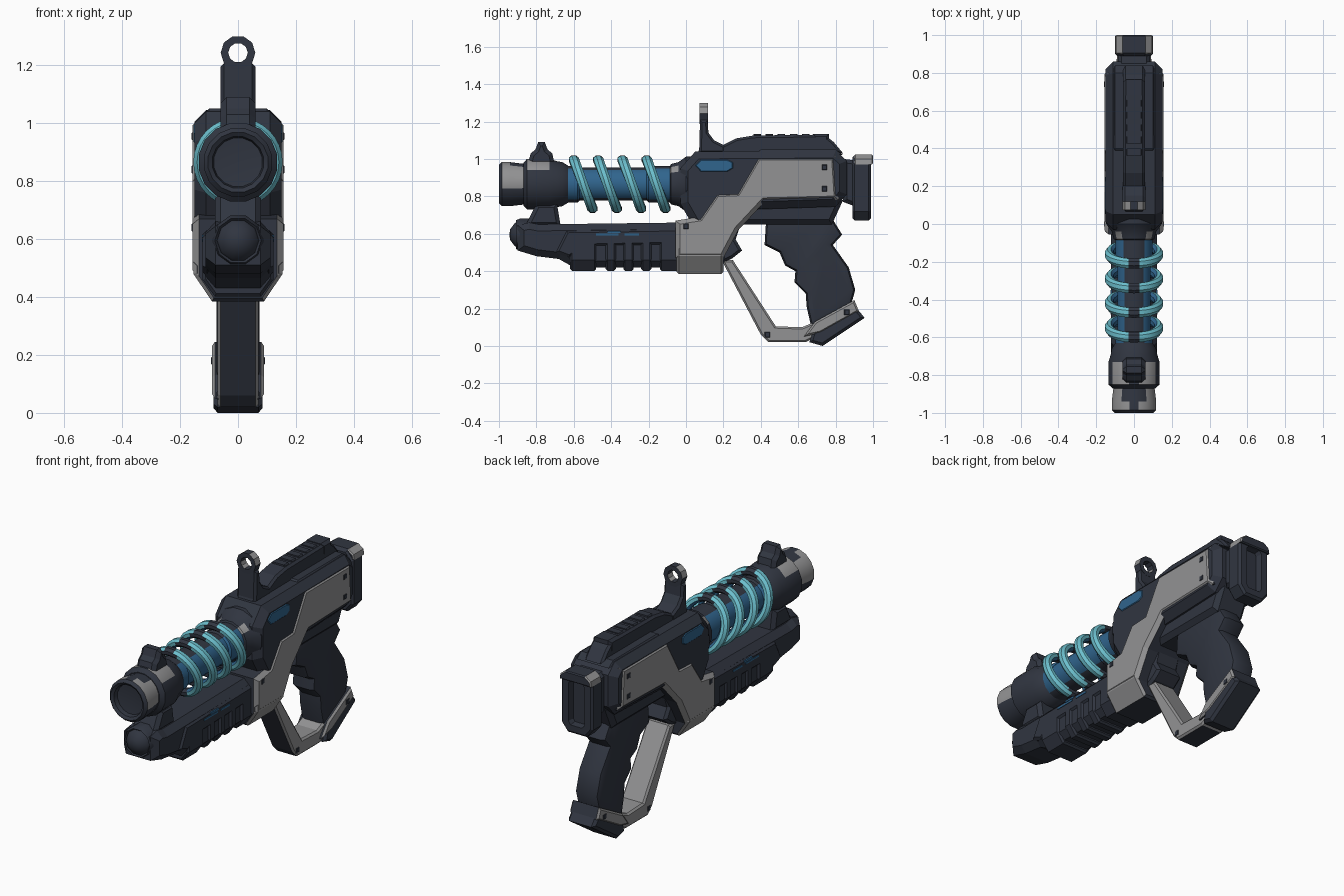
import bpy, bmesh, math


def material(name, rgb):
    m = bpy.data.materials.new(name)
    m.diffuse_color = (*rgb, 1)
    return m


DARK = material("dark slate", (0.030, 0.036, 0.052))
GREY = material("light grey", (0.29, 0.29, 0.295))
BLUE = material("deep blue", (0.03, 0.13, 0.27))
CYAN = material("pale cyan", (0.15, 0.52, 0.61))
AXIS_Z = 0.865  # height of the barrel axis


def finish(bm, name, mats, rule=None, smooth=False):
    bmesh.ops.remove_doubles(bm, verts=bm.verts, dist=1e-5)
    bmesh.ops.recalc_face_normals(bm, faces=bm.faces)
    bm.normal_update()
    if rule:
        for f in bm.faces:
            f.material_index = int(rule(f.calc_center_median(), f.normal))
    me = bpy.data.meshes.new(name)
    bm.to_mesh(me)
    bm.free()
    for m in mats:
        me.materials.append(m)
    ob = bpy.data.objects.new(name, me)
    bpy.context.collection.objects.link(ob)
    if smooth:
        bpy.ops.object.select_all(action='DESELECT')
        ob.select_set(True)
        bpy.context.view_layer.objects.active = ob
        bpy.ops.object.shade_smooth_by_angle(angle=math.radians(35))
    return ob


def prism(name, pts, a, b, bevel=0.0, axis='x', mats=(DARK,), rule=None,
          segs=1, smooth=False, inset=None):
    """Extrude a (y,z) profile along x, or an (x,z) profile along y."""
    bm = bmesh.new()
    place = (lambda p, d: (d, p[0], p[1])) if axis == 'x' else (lambda p, d: (p[0], d, p[1]))
    va = [bm.verts.new(place(p, a)) for p in pts]
    vb = [bm.verts.new(place(p, b)) for p in pts]
    caps = [bm.faces.new(va), bm.faces.new(vb)]
    n = len(pts)
    for i in range(n):
        j = (i + 1) % n
        bm.faces.new((va[i], va[j], vb[j], vb[i]))
    bmesh.ops.recalc_face_normals(bm, faces=bm.faces)
    bm.normal_update()
    if bevel:
        bmesh.ops.bevel(bm, geom=[e for c in caps for e in c.edges], offset=bevel,
                        segments=segs, profile=0.5, affect='EDGES', clamp_overlap=True)
    if inset:  # sunken slot in the end facing +y
        bm.normal_update()
        end = max(bm.faces, key=lambda f: f.calc_center_median().y)
        bmesh.ops.inset_individual(bm, faces=[end], thickness=inset)
        bmesh.ops.inset_individual(bm, faces=[end], thickness=0.008, depth=-0.035)
    return finish(bm, name, mats, rule, smooth)


def sym(name, pts, hw, bevel=0.0, **kw):
    return prism(name, pts, -hw, hw, bevel, **kw)


def box(name, y0, y1, z0, z1, hw, bevel=0.0, **kw):
    return sym(name, [(y0, z0), (y1, z0), (y1, z1), (y0, z1)], hw, bevel, **kw)


def lathe(name, prof, cz, n=16, closed=False, mats=(DARK,), rule=None):
    """Spin a (y, radius) profile about a line along y at height cz."""
    bm = bmesh.new()
    rings = []
    for y, r in prof:
        r = max(r, 1e-7)
        rings.append([bm.verts.new((r * math.sin(t), y, cz + r * math.cos(t)))
                      for t in (2 * math.pi * (i + 0.5) / n for i in range(n))])
    pairs = list(zip(rings, rings[1:]))
    if closed:
        pairs.append((rings[-1], rings[0]))
    for p, q in pairs:
        for i in range(n):
            j = (i + 1) % n
            bm.faces.new((p[i], p[j], q[j], q[i]))
    return finish(bm, name, mats, rule, True)


def side_grey(c, n):
    return abs(n.x) > 0.3


# Muzzle, collar and barrel
lathe("muzzle", [(-0.955, 0), (-0.965, 0.085), (-0.99, 0.09), (-1.0, 0.105), (-0.985, 0.12),
                 (-0.94, 0.12), (-0.86, 0.11), (-0.84, 0.11), (-0.84, 0)], AXIS_Z,
      mats=(DARK, GREY),
      rule=lambda c, n: -0.99 < c.y < -0.85 and -0.03 < c.z - AXIS_Z < 0.11
      and math.hypot(c.x, c.z - AXIS_Z) > 0.1 and (c.y < -0.95 or abs(c.x) > 0.05))
lathe("muzzle_collar", [(-0.87, 0), (-0.87, 0.115), (-0.85, 0.138), (-0.73, 0.138), (-0.69, 0.125),
                        (-0.66, 0.12), (-0.63, 0.10), (-0.63, 0)], AXIS_Z, mats=(DARK, GREY),
      rule=lambda c, n: -0.86 < c.y < -0.72 and c.z > AXIS_Z + 0.06 and abs(c.x) > 0.04)
lathe("barrel", [(-0.66, 0), (-0.66, 0.1), (-0.58, 0.1), (-0.57, 0.09), (-0.44, 0.09), (-0.31, 0.09),
                 (-0.21, 0.09), (-0.20, 0.1), (-0.08, 0.1), (-0.02, 0.1), (-0.02, 0)], AXIS_Z,
      mats=(DARK, BLUE), rule=lambda c, n: abs(n.x) > 0.4 and c.y > -0.64)
lathe("barrel_socket", [(-0.09, 0.09), (-0.08, 0.11), (-0.04, 0.12), (0.0, 0.15), (0.05, 0.15)], AXIS_Z,
      mats=(DARK, GREY), rule=lambda c, n: c.y < -0.05 and c.z > 0.92 and abs(c.x) > 0.05)

# Slanted energy coils round the barrel: cyan sides, dark top and bottom, blue between
for k in range(4):
    bm = bmesh.new()
    n, m, rings = 32, 8, []
    for i in range(n):
        t = 2 * math.pi * i / n
        ring = []
        for j in range(m):
            u = 2 * math.pi * (j + 0.5) / m
            r = 0.132 + 0.024 * math.cos(u)
            y = -0.55 + 0.13 * k - 0.05 * math.cos(t) + 0.029 * math.sin(u)
            ring.append(bm.verts.new((r * math.sin(t), y, AXIS_Z + r * math.cos(t))))
        rings.append(ring)
    for i in range(n):
        p, q = rings[i], rings[(i + 1) % n]
        for j in range(m):
            bm.faces.new((p[j], p[(j + 1) % m], q[(j + 1) % m], q[j]))

    def coil_colour(c, n):
        if abs(c.x) < 0.04:
            return 0
        return 2 if math.hypot(c.x, c.z - AXIS_Z) > 0.128 else 1

    finish(bm, f"energy_coil_{k + 1}", (DARK, BLUE, CYAN), coil_colour, True)

# Front sight and the bracket joining barrel and foregrip
sym("front_sight", [(-0.85, 0.96), (-0.83, 1.03), (-0.805, 1.05), (-0.79, 1.09), (-0.755, 1.09),
                    (-0.74, 1.05), (-0.715, 1.03), (-0.70, 0.96)], 0.06, 0.02)
sym("muzzle_bracket", [(-0.86, 0.64), (-0.80, 0.76), (-0.69, 0.76), (-0.67, 0.64)], 0.08, 0.02)

# Foregrip with nose, side panels and ribs
sym("foregrip", [(-0.90, 0.51), (-0.90, 0.645), (-0.84, 0.66), (-0.79, 0.65), (0.0, 0.66), (0.0, 0.42),
                 (-0.60, 0.42), (-0.68, 0.465), (-0.80, 0.48)], 0.112, 0.035)
lathe("foregrip_nose", [(-0.945, 0), (-0.94, 0.03), (-0.915, 0.066), (-0.90, 0.072), (-0.91, 0.08),
                        (-0.89, 0.09), (-0.80, 0.09), (-0.78, 0)], 0.595, n=10)
sym("foregrip_panel", [(-0.70, 0.50), (-0.64, 0.62), (-0.04, 0.63), (-0.04, 0.54), (-0.55, 0.53), (-0.62, 0.47)],
    0.122, 0.015)
for k, (y0, y1) in enumerate([(-0.62, -0.48), (-0.43, -0.375), (-0.335, -0.28), (-0.24, -0.185), (-0.14, -0.02)]):
    prism(f"foregrip_rib_{k + 1}", [(-0.122, 0.57), (0.122, 0.57), (0.122, 0.46), (0.08, 0.402),
                                    (-0.08, 0.402), (-0.122, 0.46)], y0, y1, 0.01, axis='y')
for y0, y1, z in ((-0.42, -0.35, 0.604), (-0.48, -0.36, 0.590), (-0.33, -0.25, 0.590)):
    box("foregrip_light", y0, y1, z, z + 0.01, 0.125, mats=(BLUE,))

# Receiver: dark core, top rail, grey side plates
sym("receiver_core", [(-0.03, 0.76), (-0.03, 0.95), (0.05, 1.04), (0.80, 1.045), (0.86, 0.99), (0.86, 0.81),
                      (0.80, 0.745), (0.36, 0.73), (0.28, 0.64), (0.05, 0.62)], 0.150, 0.04)
sym("side_plate", [(-0.055, 0.47), (-0.055, 0.67), (0.07, 0.69), (0.16, 0.82), (0.27, 0.825), (0.38, 1.015),
                   (0.80, 1.015), (0.815, 0.78), (0.42, 0.77), (0.28, 0.62), (0.20, 0.47)], 0.157, 0.022,
    mats=(DARK, GREY), rule=side_grey)
prism("lower_block", [(-0.154, 0.52), (0.154, 0.52), (0.154, 0.48), (0.09, 0.385), (-0.09, 0.385), (-0.154, 0.48)],
      -0.05, 0.20, 0.012, axis='y', mats=(DARK, GREY), rule=lambda c, n: abs(n.x) > 0.5)
sym("grip_frame", [(0.22, 0.78), (0.84, 0.78), (0.78, 0.65), (0.44, 0.65), (0.26, 0.65)], 0.10, 0.025)
sym("top_shoulder", [(0.36, 1.02), (0.40, 1.05), (0.80, 1.05), (0.84, 1.02)], 0.112, 0.012)
sym("top_rail", [(0.06, 1.02), (0.08, 1.08), (0.20, 1.075), (0.27, 1.11), (0.36, 1.125), (0.74, 1.13),
                 (0.79, 1.09), (0.84, 1.03)], 0.057, 0.012)
for k in range(5):
    box(f"rail_tooth_{k + 1}", 0.36 + 0.065 * k, 0.40 + 0.065 * k, 1.11, 1.134, 0.042, 0.006)
box("rail_rear_block", 0.68, 0.765, 1.06, 1.134, 0.058, 0.015)
sym("side_light", [(0.05, 0.965), (0.08, 0.932), (0.22, 0.932), (0.25, 0.95), (0.25, 0.982), (0.22, 0.996),
                   (0.08, 0.996)], 0.154, 0.004, mats=(BLUE,))

# Screws on the plates
for y, z, hw in ((0.74, 0.955, 0.160), (0.74, 0.84, 0.160), (0.0, 0.64, 0.160), (0.86, 0.18, 0.093), (0.435, 0.06, 0.074)):
    box("screw", y - 0.014, y + 0.014, z - 0.014, z + 0.014, hw, 0.003)

# Rear sight ring on its stem
lathe("rear_sight_ring", [(0.073, 0.034), (0.073, 0.060), (0.118, 0.060), (0.118, 0.034)], 1.243, n=10, closed=True,
      mats=(DARK, GREY), rule=lambda c, n: abs(n.y) < 0.5 and 0.2 < n.z < 0.9)
sym("rear_sight_stem", [(0.07, 1.03), (0.075, 1.208), (0.115, 1.208), (0.12, 1.14), (0.15, 1.10), (0.21, 1.07),
                        (0.21, 1.03)], 0.06, 0.012)

# Rear neck and butt cap with a sunken slot and grey upper corners
octagon = [(-0.06, 0.67), (0.06, 0.67), (0.1, 0.72), (0.1, 0.97), (0.06, 1.02), (-0.06, 1.02), (-0.1, 0.97), (-0.1, 0.72)]
sym("rear_neck", [(0.84, 0.77), (0.92, 0.74), (0.92, 0.99), (0.84, 1.0)], 0.085, 0.02)
prism("butt_cap", octagon, 0.89, 0.988, 0.012, axis='y', inset=0.04)
prism("butt_cap_top", [(-0.1, 0.97), (0.1, 0.97), (0.095, 1.0), (0.062, 1.024), (-0.062, 1.024), (-0.095, 1.0)],
      0.90, 1.0, 0.006, axis='y', mats=(DARK, GREY), rule=lambda c, n: abs(n.x) > 0.3)

# Pistol grip with finger grooves
sym("pistol_grip", [(0.43, 0.70), (0.42, 0.54), (0.50, 0.50), (0.53, 0.43), (0.585, 0.40), (0.58, 0.34),
                    (0.64, 0.28), (0.645, 0.21), (0.67, 0.10), (0.88, 0.21), (0.905, 0.30), (0.87, 0.42),
                    (0.785, 0.54), (0.835, 0.595), (0.77, 0.70)], 0.075, 0.03, segs=2, smooth=True)
sym("grip_shoe", [(0.66, 0.02), (0.69, 0.12), (0.89, 0.23), (0.955, 0.15), (0.73, 0.0)], 0.085, 0.015)
sym("grip_band", [(0.63, 0.05), (0.69, 0.13), (0.90, 0.245), (0.925, 0.185), (0.72, 0.07)], 0.090, 0.01,
    mats=(DARK, GREY), rule=side_grey)

# Trigger and guard
sym("trigger", [(0.19, 0.44), (0.25, 0.47), (0.30, 0.51), (0.265, 0.57), (0.30, 0.67), (0.19, 0.67)], 0.08, 0.015)
sym("trigger_guard", [(0.19, 0.46), (0.40, 0.06), (0.44, 0.02), (0.64, 0.02), (0.70, 0.05), (0.69, 0.13),
                      (0.62, 0.10), (0.48, 0.105), (0.25, 0.46)], 0.071, 0.01,
    mats=(DARK, GREY), rule=lambda c, n: abs(n.x) > 0.3 or n.y > 0.3 or n.z > 0.5)
